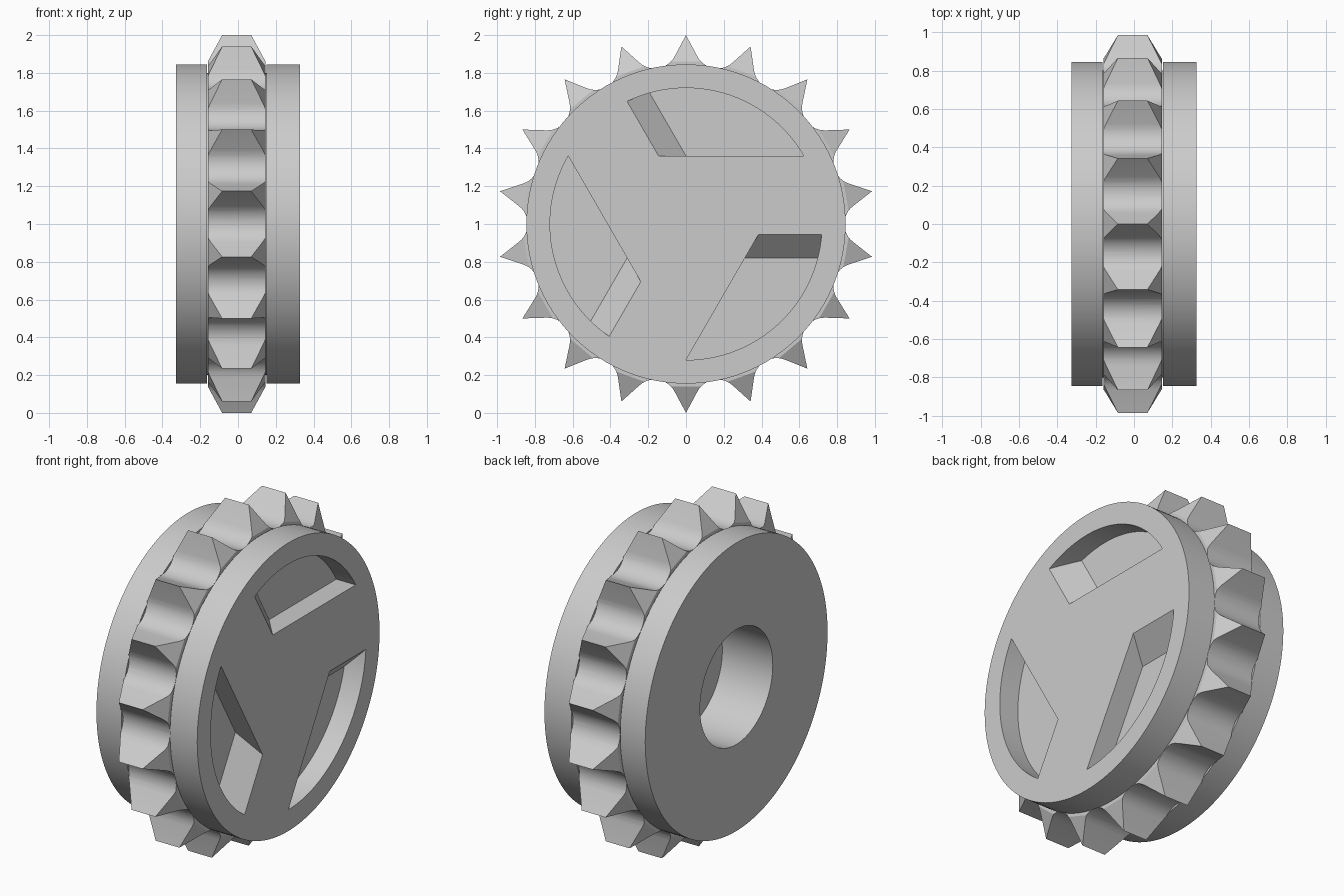
import bpy, bmesh
from math import sin, cos, pi, radians, atan2, acos, hypot

cube = bpy.data.objects.get("Cube")
if cube:
    bpy.data.objects.remove(cube, do_unlink=True)

CENTRE_Z = 1.0
HALF_WIDTH = 0.327
TEETH = 18

metal = bpy.data.materials.new("plain_grey")
metal.use_nodes = True
metal.diffuse_color = (0.6, 0.6, 0.6, 1)
metal.node_tree.nodes["Principled BSDF"].inputs["Base Color"].default_value = (0.6, 0.6, 0.6, 1)


def make_object(name, bm):
    bmesh.ops.recalc_face_normals(bm, faces=bm.faces)
    mesh = bpy.data.meshes.new(name)
    bm.to_mesh(mesh)
    bm.free()
    mesh.materials.append(metal)
    obj = bpy.data.objects.new(name, mesh)
    obj.location.z = CENTRE_Z
    bpy.context.collection.objects.link(obj)
    return obj


def lathe(name, profile, steps, start=0.0):
    """Turn a closed (x, radius) outline around the x axis."""
    bm = bmesh.new()
    rings = []
    for i in range(steps):
        a = start + 2 * pi * i / steps
        rings.append([bm.verts.new((x, r * cos(a), r * sin(a))) for x, r in profile])
    n = len(profile)
    for i in range(steps):
        here, there = rings[i], rings[(i + 1) % steps]
        for j in range(n):
            k = (j + 1) % n
            if profile[j][1] == 0 and profile[k][1] == 0:
                continue
            bm.faces.new((here[j], here[k], there[k], there[j]))
    bmesh.ops.remove_doubles(bm, verts=bm.verts, dist=1e-5)
    return make_object(name, bm)


def select_only(obj):
    bpy.ops.object.select_all(action='DESELECT')
    obj.select_set(True)
    bpy.context.view_layer.objects.active = obj


def boolean(obj, cutter, operation):
    mod = obj.modifiers.new("cut", 'BOOLEAN')
    mod.object = cutter
    mod.operation = operation
    mod.solver = 'EXACT'
    select_only(obj)
    bpy.ops.object.modifier_apply(modifier=mod.name)
    bpy.data.objects.remove(cutter, do_unlink=True)


def smooth(obj):
    select_only(obj)
    bpy.ops.object.shade_smooth_by_angle(angle=radians(25))


# Hub: two flanges, a groove for the tooth ring, a blind bore on the -x side
RIM, GROOVE, BORE = 0.845, 0.8, 0.337
hub = lathe("hub", [
    (0, 0), (0, BORE), (-HALF_WIDTH, BORE), (-HALF_WIDTH, RIM),
    (-0.165, RIM), (-0.165, GROOVE), (0.151, GROOVE), (0.151, RIM),
    (HALF_WIDTH, RIM), (HALF_WIDTH, 0)], 120)

# Three D-shaped pockets with one 45 degree ramp each, on the +x side
POCKET_R, CHORD, RAMP_Y, DEPTH = 0.72, 0.36, -0.145, 0.1256


def ramp_distance(y, z):
    return (y - RAMP_Y) * cos(pi / 6) + (z - CHORD) * sin(pi / 6)


ramp_offset = RAMP_Y * cos(pi / 6) + CHORD * sin(pi / 6)
arc_end = pi / 6 + acos(ramp_offset / POCKET_R)
ramp_foot = pi / 6 + acos((ramp_offset + DEPTH) / POCKET_R)
angles = [pi / 6 + (ramp_foot - pi / 6) * i / 24 for i in range(25)]
angles += [ramp_foot + (arc_end - ramp_foot) * i / 4 for i in range(1, 5)]
outline = [(RAMP_Y, CHORD), (0, CHORD)]
outline += [(POCKET_R * cos(a), POCKET_R * sin(a)) for a in angles]

for turn in range(3):
    t = -turn * 2 * pi / 3
    bm = bmesh.new()
    for y, z in outline:
        depth = min(DEPTH, max(0, ramp_distance(y, z)))
        for x in (HALF_WIDTH - depth, HALF_WIDTH + 0.05):
            bm.verts.new((x, y * cos(t) - z * sin(t), y * sin(t) + z * cos(t)))
    bmesh.ops.convex_hull(bm, input=bm.verts)
    boolean(hub, make_object("pocket_cutter", bm), 'DIFFERENCE')
smooth(hub)

# Tooth ring: pointed teeth joined by round valleys
VALLEY, ROUND = 0.838, 0.12
half = pi / TEETH
arc_centre = VALLEY + ROUND
to_tip = (cos(half) - arc_centre, sin(half))
sweep = atan2(to_tip[1], -to_tip[0]) - acos(ROUND / hypot(*to_tip))
bm = bmesh.new()
loop = []
for i in range(TEETH):
    tip = pi / 2 + 2 * half * i
    loop.append(bm.verts.new((-0.2, cos(tip), sin(tip))))
    for j in range(13):
        p = sweep * (j / 6 - 1)
        radial = arc_centre - ROUND * cos(p)
        side = ROUND * sin(p)
        a = tip + half
        loop.append(bm.verts.new((-0.2, radial * cos(a) - side * sin(a),
                                  radial * sin(a) + side * cos(a))))
face = bm.faces.new(loop)
grown = bmesh.ops.extrude_face_region(bm, geom=[face])
bmesh.ops.translate(bm, vec=(0.4, 0, 0),
                    verts=[v for v in grown["geom"] if isinstance(v, bmesh.types.BMVert)])
tooth_ring = make_object("tooth_ring", bm)

# Trim the ring to width and chamfer both sides of every tooth
MID, WIDE, NARROW = -0.007, 0.153, 0.077
slope = (WIDE - NARROW) / 0.14
top = 1.03
crest = NARROW - slope * (top - 1)
k = 1 / cos(half)
trim = lathe("chamfer_cutter", [
    (MID - WIDE, 0.7), (MID - WIDE, 0.86 * k), (MID - crest, top * k),
    (MID + crest, top * k), (MID + WIDE, 0.86 * k), (MID + WIDE, 0.7)],
    TEETH, pi / 2 + half)
boolean(tooth_ring, trim, 'INTERSECT')
smooth(tooth_ring)
